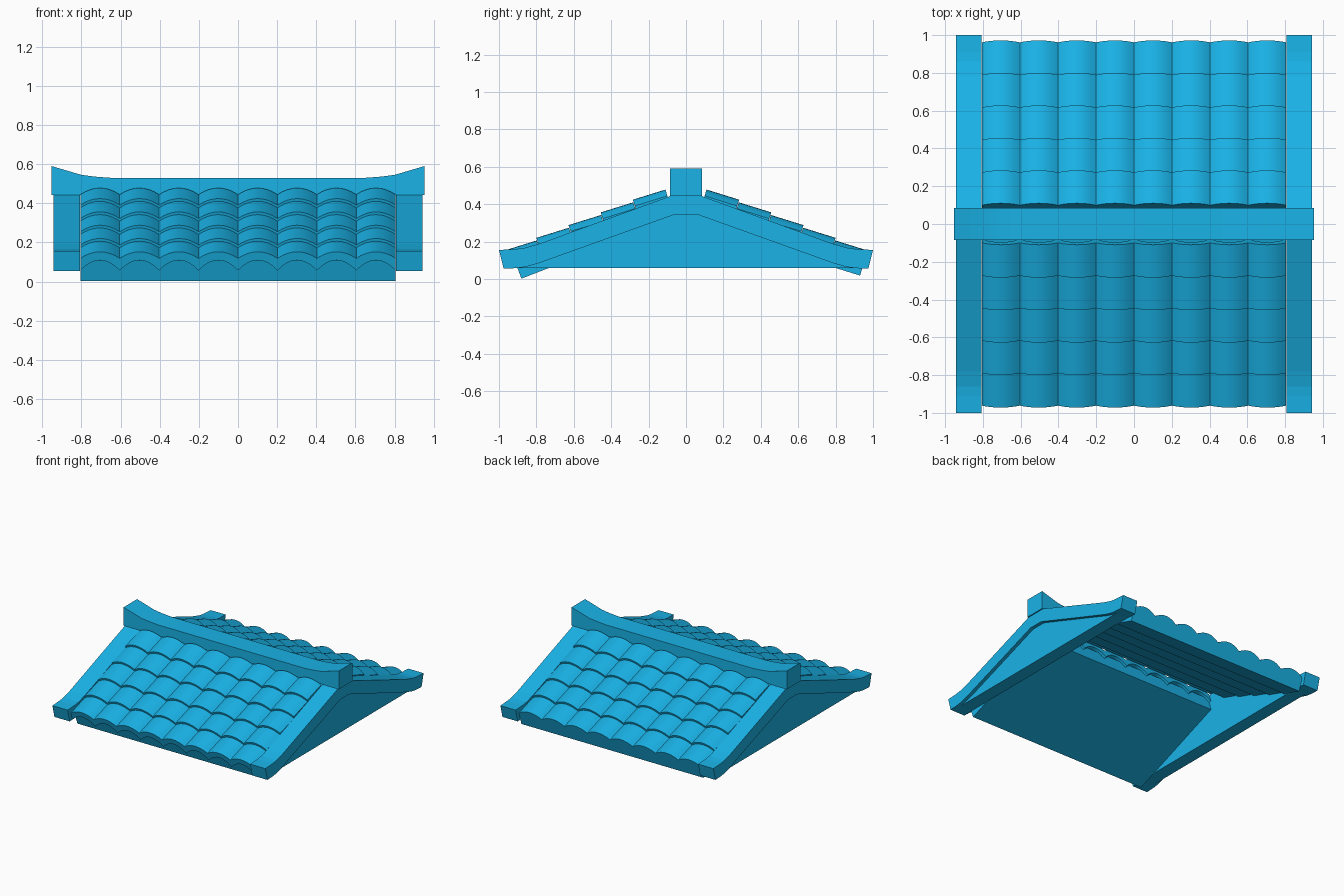
import bpy, math
from mathutils import Vector

if "Cube" in bpy.data.objects:
    bpy.data.objects.remove(bpy.data.objects["Cube"])

mat = bpy.data.materials.new("blue")
mat.diffuse_color = (0.01, 0.45, 0.8, 1)
mat.use_nodes = True
mat.node_tree.nodes["Principled BSDF"].inputs["Base Color"].default_value = mat.diffuse_color


def prism(name, loop_a, loop_b, smooth=False):
    """Solid between two matching outlines."""
    n = len(loop_a)
    faces = [tuple(range(n))[::-1], tuple(range(n, 2 * n))]
    faces += [(i, (i + 1) % n, n + (i + 1) % n, n + i) for i in range(n)]
    me = bpy.data.meshes.new(name)
    me.from_pydata([tuple(v) for v in loop_a + loop_b], [], faces)
    ob = bpy.data.objects.new(name, me)
    bpy.context.collection.objects.link(ob)
    me.materials.append(mat)
    bpy.ops.object.select_all(action='DESELECT')
    ob.select_set(True)
    bpy.context.view_layer.objects.active = ob
    bpy.ops.object.mode_set(mode='EDIT')
    bpy.ops.mesh.select_all(action='SELECT')
    bpy.ops.mesh.normals_make_consistent(inside=False)
    bpy.ops.object.mode_set(mode='OBJECT')
    if smooth:
        bpy.ops.object.shade_smooth_by_angle(angle=math.radians(30))
    return ob


def along_x(name, prof, x0, x1):
    return prism(name, [(x0, y, z) for y, z in prof], [(x1, y, z) for y, z in prof])


def mirrored(half):
    return half + [(-y, z) for y, z in reversed(half)]


# Side boards and gable panels
upper = [(-1.0, .155), (-.91, .16), (-.86, .167), (-.78, .19), (-.08, .445)]
lower = [(-.975, .055), (-.91, .058), (-.86, .064), (-.78, .087), (-.06, .345)]
board = mirrored(upper) + mirrored(lower)[::-1]
gable = mirrored([(-.91, .06), (-.78, .092), (-.06, .35)])
for s, side in ((-1, "left"), (1, "right")):
    along_x("side_board_" + side, board, s * .808, s * .943)
    along_x("gable_panel_" + side, gable, s * .808, s * .915)

# Ridge beam with upswept ends
top = [(-.953, .59), (-.8, .545), (-.73, .536), (-.65, .53)]
ridge = mirrored(top) + [(.953, .443), (-.953, .443)]
prism("ridge_beam", [(x, -.085, z) for x, z in ridge],
      [(x, .085, z) for x, z in ridge], True)

# Slab under the front tiles
along_x("front_slab", [(-.88, .002), (-.919, .107), (-.11, .415), (-.08, .31)], -.806, .806)

# Tile rows: arched shells at the front, solid blocks at the back
COLS, ROWS, W = 8, 5, .2015
a = math.atan(.31)
us = [-1 + i / 4 for i in range(9)]
for s, side in ((-1, "front"), (1, "back")):
    normal = Vector((0, s * math.sin(a), math.cos(a)))
    for r in range(ROWS):
        low = Vector((0, s * (.972 - .172 * r), .152 + .068 * r))
        high = low + Vector((0, -s * .174, .054))
        for c in range(COLS):
            cx = (c - (COLS - 1) / 2) * W
            outline = [(cx + u * W / 2, -.035 * u * u) for u in us]
            if s < 0:
                outline += [(cx + u * W / 2, -.045 - .055 * u * u) for u in reversed(us)]
            else:
                outline += [(cx + W / 2, -.14), (cx - W / 2, -.14)]
            rings = [[p + normal * h + Vector((x, 0, 0)) for x, h in outline]
                     for p in (low, high)]
            prism(f"{side}_tile_{r}_{c}", rings[0], rings[1], True)
